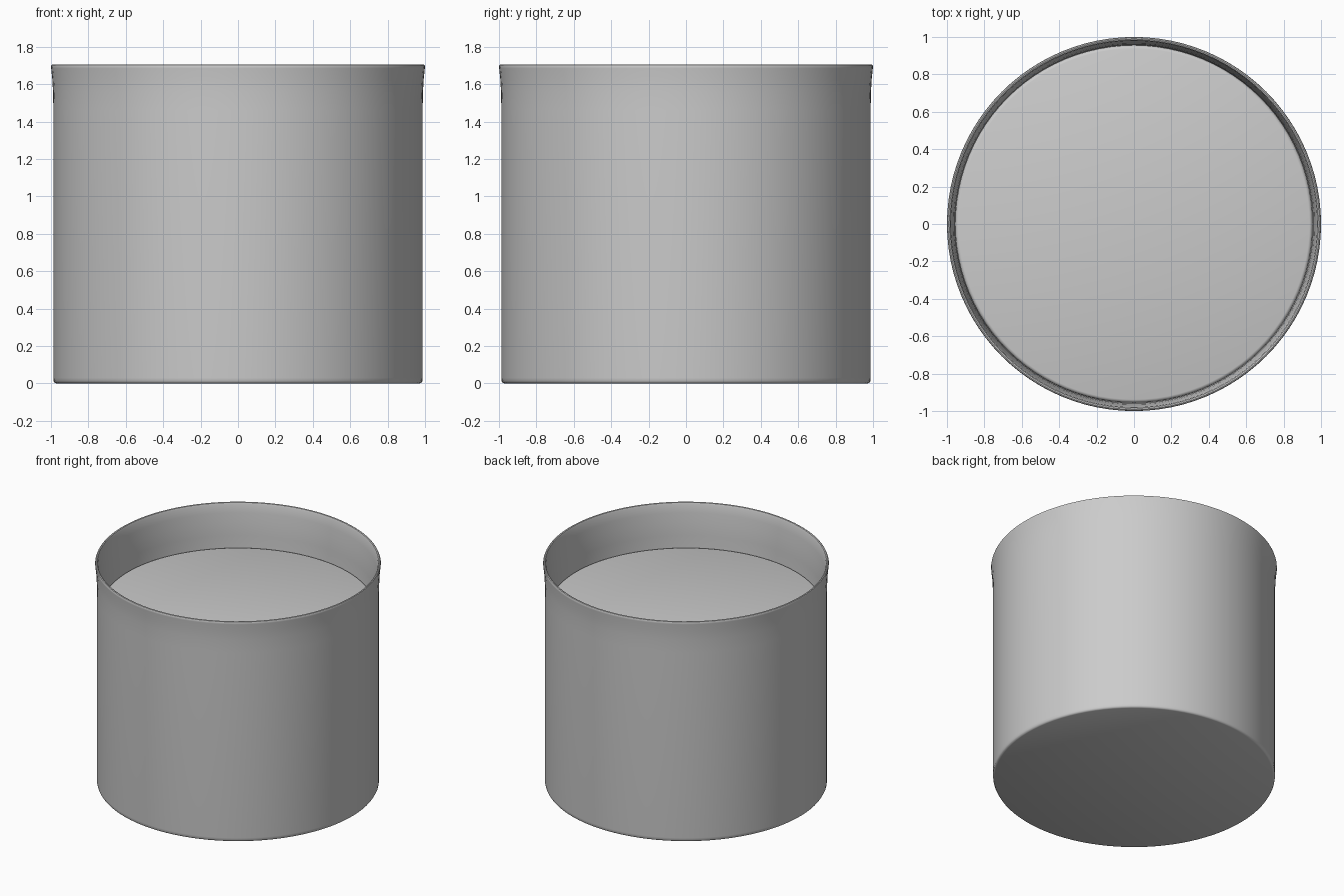
import bpy, bmesh
from math import tau

if "Cube" in bpy.data.objects:
    bpy.data.objects.remove(bpy.data.objects["Cube"])


def lathe(name, profile, segments=96):
    """Revolve an (r, z) profile that starts and ends on the z axis."""
    bm = bmesh.new()
    verts = [bm.verts.new((r, 0, z)) for r, z in profile]
    edges = [bm.edges.new(p) for p in zip(verts, verts[1:])]
    bmesh.ops.spin(bm, geom=verts + edges, cent=(0, 0, 0), axis=(0, 0, 1),
                   angle=tau, steps=segments, use_duplicate=False)
    bmesh.ops.remove_doubles(bm, verts=bm.verts, dist=1e-4)
    bmesh.ops.recalc_face_normals(bm, faces=bm.faces)
    mesh = bpy.data.meshes.new(name)
    bm.to_mesh(mesh)
    bm.free()
    obj = bpy.data.objects.new(name, mesh)
    bpy.context.collection.objects.link(obj)
    bpy.ops.object.select_all(action='DESELECT')
    obj.select_set(True)
    bpy.context.view_layer.objects.active = obj
    bpy.ops.object.shade_smooth_by_angle(angle=0.7)
    return obj


# Thin-walled cup: rounded base, straight wall, softly flared rim
lathe("cup", [
    (0, 0), (0.972, 0), (0.981, 0.004), (0.986, 0.013), (0.987, 0.03),
    (0.987, 1.46), (0.989, 1.56), (0.993, 1.63), (0.999, 1.685),
    (1.0, 1.695), (0.997, 1.703), (0.991, 1.706), (0.984, 1.703),
    (0.979, 1.69), (0.972, 1.63), (0.965, 1.56), (0.958, 1.46),
    (0.957, 0.06), (0.94, 0.035), (0, 0.035)])

# Filling inside the cup with a softened top edge
lathe("filling", [
    (0, 0.036), (0.938, 0.036), (0.956, 0.06), (0.956, 1.352),
    (0.953, 1.362), (0.947, 1.369), (0.938, 1.372), (0, 1.372)])
